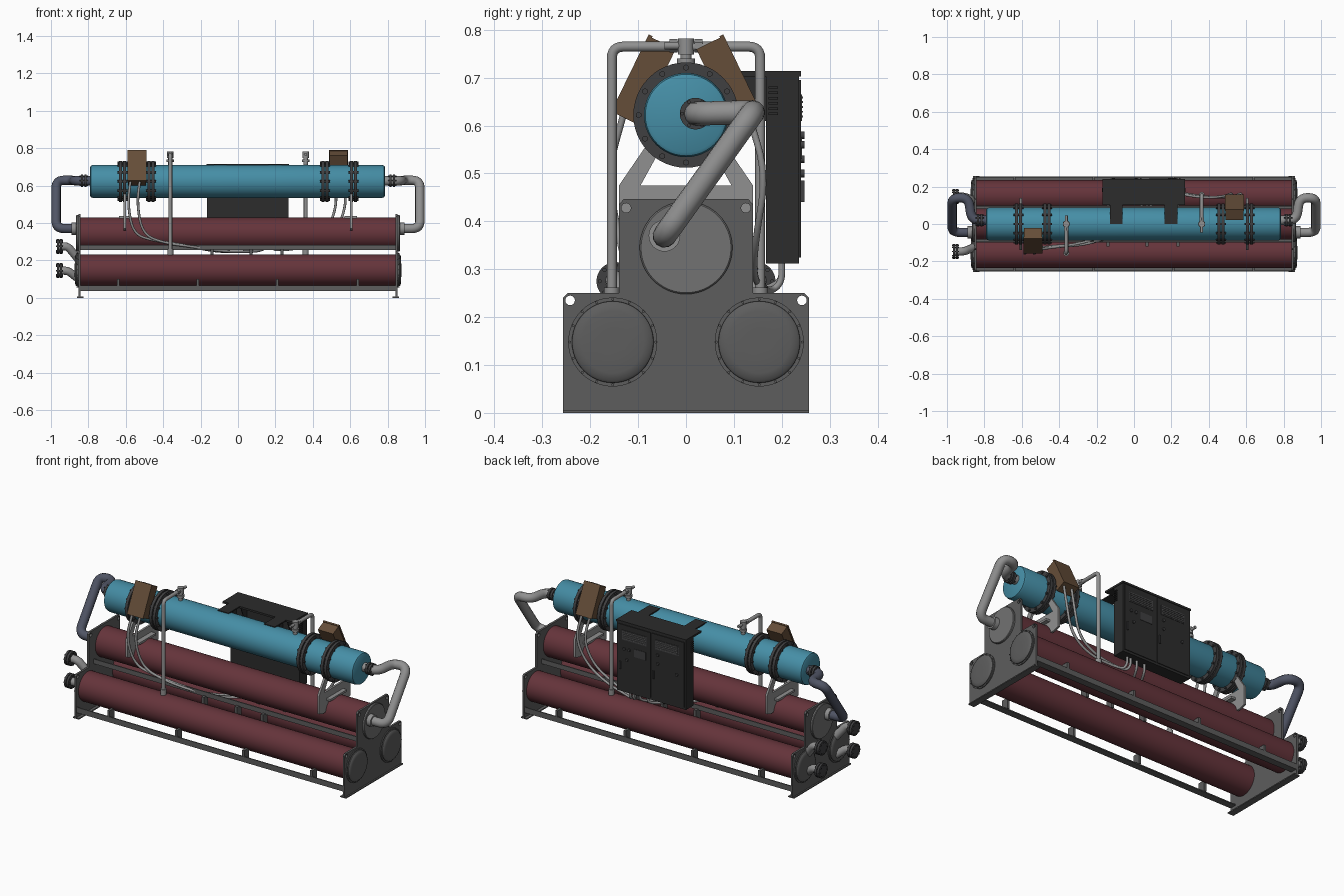
import bpy, bmesh
from math import pi, sin, cos, radians
from mathutils import Vector, Matrix

if "Cube" in bpy.data.objects:
    bpy.data.objects.remove(bpy.data.objects["Cube"])


def mat(name, *c):
    m = bpy.data.materials.new(name)
    m.diffuse_color = (*c, 1)
    m.use_nodes = True
    m.node_tree.nodes["Principled BSDF"].inputs["Base Color"].default_value = m.diffuse_color
    return m


RED = mat("red_shell", .13, .034, .043)
BLUE = mat("blue_shell", .06, .27, .38)
BROWN = mat("brown_box", .13, .075, .04)
BLACK = mat("black_panel", .025, .025, .025)
DARK = mat("dark_steel", .05, .05, .052)
PLATE = mat("plate_grey", .11, .11, .11)
PIPE = mat("pipe_grey", .28, .28, .28)
SLATE = mat("slate_pipe", .08, .09, .13)


def finish(name, bm, m):
    bmesh.ops.recalc_face_normals(bm, faces=bm.faces)
    me = bpy.data.meshes.new(name)
    bm.to_mesh(me)
    bm.free()
    ob = bpy.data.objects.new(name, me)
    bpy.context.collection.objects.link(ob)
    me.materials.append(m)
    return ob


def box(name, x, y, z, m):
    """Box from (min, max) ranges."""
    bm = bmesh.new()
    bmesh.ops.create_cube(bm, size=1)
    for v in bm.verts:
        v.co = [(r[0] + r[1]) / 2 + c * (r[1] - r[0]) for r, c in zip((x, y, z), v.co)]
    return finish(name, bm, m)


def add_rod(bm, a, b, r, n):
    a, b = Vector(a), Vector(b)
    d = b - a
    M = Matrix.Translation((a + b) / 2) @ d.to_track_quat('Z', 'Y').to_matrix().to_4x4()
    bmesh.ops.create_cone(bm, cap_ends=True, segments=n, radius1=r, radius2=r, depth=d.length, matrix=M)


def rod(name, a, b, r, m, n=24):
    bm = bmesh.new()
    add_rod(bm, a, b, r, n)
    return finish(name, bm, m)


def lathe(name, prof, y, z, m, n=48):
    """Revolve (x, radius) points around an axis parallel to x."""
    bm = bmesh.new()
    rings = [[bm.verts.new((x, y + r * cos(2 * pi * i / n), z + r * sin(2 * pi * i / n)))
              for i in range(n)] for x, r in prof]
    for p, q in zip(rings, rings[1:]):
        for i in range(n):
            bm.faces.new((p[i], p[i - 1], q[i - 1], q[i]))
    bm.faces.new(rings[0])
    bm.faces.new(rings[-1])
    return finish(name, bm, m)


def to_mesh(ob, m):
    bpy.context.collection.objects.link(ob)
    ob.data.materials.append(m)
    bpy.ops.object.select_all(action='DESELECT')
    ob.select_set(True)
    bpy.context.view_layer.objects.active = ob
    bpy.ops.object.convert(target='MESH')
    return ob


def tube(name, pts, r, m, bend=.03):
    """Round pipe through points, with filleted corners."""
    P = [Vector(p) for p in pts]
    path = [P[0]]
    for a, b, c in zip(P, P[1:], P[2:]):
        p = b + (a - b).normalized() * min(bend, (a - b).length * .49)
        q = b + (c - b).normalized() * min(bend, (c - b).length * .49)
        path += [p * (1 - t) ** 2 + b * 2 * t * (1 - t) + q * t * t for t in [i / 6 for i in range(7)]]
    path.append(P[-1])
    cu = bpy.data.curves.new(name, 'CURVE')
    cu.dimensions = '3D'
    cu.bevel_depth, cu.bevel_resolution, cu.use_fill_caps = r, 4, True
    s = cu.splines.new('POLY')
    s.points.add(len(path) - 1)
    for sp, p in zip(s.points, path):
        sp.co = (*p, 1)
    return to_mesh(bpy.data.objects.new(name, cu), m)


def plate(name, loops, x, thick, m):
    """Flat plate across x from (y, z) outlines; inner loops become holes."""
    cu = bpy.data.curves.new(name, 'CURVE')
    cu.dimensions, cu.fill_mode, cu.extrude = '2D', 'BOTH', thick / 2
    for lp in loops:
        s = cu.splines.new('POLY')
        s.points.add(len(lp) - 1)
        s.use_cyclic_u = True
        for sp, p in zip(s.points, lp):
            sp.co = (*p, 0, 1)
    ob = bpy.data.objects.new(name, cu)
    ob.rotation_euler = (pi / 2, 0, pi / 2)
    ob.location.x = x
    return to_mesh(ob, m)


def circle(y, z, r, n=16):
    return [(y + r * cos(2 * pi * i / n), z + r * sin(2 * pi * i / n)) for i in range(n)]


def bolts(name, x0, x1, y, z, R, r, m, count=12):
    bm = bmesh.new()
    for by, bz in circle(y, z, R, count):
        add_rod(bm, (x0, by, bz), (x1, by, bz), r, 6)
    return finish(name, bm, m)


def sym(half):
    return half + [(-y, z) for y, z in reversed(half)]


# Shells: two lower, one upper, compressor body on top
for s, side in ((-1, "front"), (1, "back")):
    lathe(side + "_lower_shell", [(-.845, .083), (.845, .083)], s * .153, .148, RED)
lathe("upper_shell", [(-.845, .084), (.845, .084)], 0, .345, RED)
lathe("compressor_body", [(-.79, .078), (-.786, .085), (-.775, .088), (.77, .088), (.781, .085), (.785, .078)],
      0, .622, BLUE)
for x in (-.617, -.465, .465, .617):
    for d in (-.011, .011):
        lathe("body_flange", [(x + d - .008, .11), (x + d + .008, .11)], 0, .622, DARK)
    bolts("flange_bolts", x - .027, x + .027, 0, .622, .099, .0065, DARK)

# End plates, covers, saddles and transfer pipes, both ends
outline = sym([(.257, 0), (.257, .24), (.247, .25), (.14, .25), (.14, .435), (.13, .447)])
holes = [circle(s * y, z, .01) for s in (-1, 1) for y, z in ((.242, .235), (.125, .428))]
saddle = sym([(.105, .36), (.14, .37), (.14, .475), (.075, .57)])
arch = sym([(.095, .475), (.062, .535)])
for s, side in ((-1, "left"), (1, "right")):
    plate(side + "_end_plate", [outline] + holes, s * .848, .012, PLATE)
    box(side + "_foot", sorted((s * .825, s * .862)), (-.257, .257), (0, .006), PLATE)
    for y in (-.153, .153):
        lathe(side + "_cover_ring", [(s * .85, .093), (s * .859, .093)], y, .148, PLATE)
        lathe(side + "_domed_cover", [(s * .85, .086), (s * .864, .085), (s * .869, .08), (s * .872, .065), (s * .873, .03)],
              y, .148, PLATE)
        bolts("cover_bolts", s * .855, s * .863, y, .148, .0895, .003, PLATE, 16)
    lathe(side + "_upper_cover", [(s * .85, .097), (s * .862, .097), (s * .865, .094)], 0, .345, mat("cover", .17, .17, .17))
    plate(side + "_saddle", [saddle, arch], s * .605, .012, PIPE)
    box(side + "_saddle_pad", sorted((s * .57, s * .635)), (-.075, .075), (.424, .436), PIPE)
    tube(side + "_transfer_pipe", [(s * .78, .02, .625), (s * .868, .02, .625), (s * .885, .14, .628),
         (s * .972, .14, .628), (s * .972, -.045, .37), (s * .86, -.045, .37)], .025, SLATE if s < 0 else PIPE, .045)
    lathe(side + "_pipe_collar", [(s * .862, .033), (s * .89, .033)], -.045, .37, PIPE, 32)
    for x in (.81, .828):
        lathe(side + "_discharge_flange", [(s * x, .033), (s * (x + .012), .033)], .02, .625, DARK, 32)
    bolts("discharge_bolts", s * .803, s * .847, .02, .625, .028, .004, DARK, 6)

# Water nozzles on the left end
for s in (-1, 1):
    for z0, z in ((.195, .275), (.095, .145)):
        tube("water_nozzle", [(-.845, s * .12, z0), (-.91, s * .147, z), (-.96, s * .147, z)], .022, PIPE, .02)
        for x in (-.947, -.963):
            lathe("nozzle_flange", [(x - .006, .04), (x + .006, .04)], s * .147, z, DARK, 32)
        bolts("nozzle_bolts", -.974, -.935, s * .147, z, .033, .0045, DARK, 8)

# Base rails and shell supports
for s in (-1, 1):
    box("base_rail_web", (-.845, .845), sorted((s * .249, s * .255)), (.035, .066), PLATE)
    box("base_rail_lip", (-.845, .845), sorted((s * .215, s * .255)), (.035, .041), PLATE)
    box("upper_rail_web", (-.845, .845), sorted((s * .094, s * .1)), (.255, .282), PLATE)
    box("upper_rail_lip", (-.845, .845), sorted((s * .07, s * .1)), (.255, .26), PLATE)
    for x in (-.64, -.215, .21, .64):
        box("rail_bracket", (x - .007, x + .007), sorted((s * .21, s * .253)), (.04, .1), PLATE)
    for x in (-.14, .07, .235):
        box("shell_spacer", (x - .008, x + .008), sorted((s * .08, s * .12)), (.2, .26), PLATE)

# Relief pipes with valves, one to each side
for s in (-1, 1):
    x = s * .362
    tube("relief_pipe", [(x, s * .155, .215), (x, s * .155, .765), (x, -s * .01, .765)], .0105, PIPE, .025)
    rod("pipe_union", (x, s * .155, .225), (x, s * .155, .262), .016, PIPE)
    rod("valve_stem", (x, 0, .7), (x, 0, .765), .012, PIPE)
    rod("valve_flange", (x, 0, .726), (x, 0, .74), .019, PIPE)
    rod("valve_body", (x, 0, .748), (x, 0, .782), .017, PIPE)
    rod("valve_arm", (x, s * .055, .767), (x, -s * .045, .767), .008, PIPE)
    rod("valve_nut", (x, s * .018, .767), (x, s * .034, .767), .014, PIPE, 6)

# Terminal boxes leaning on the compressor
for s, x in ((-1, -.541), (1, .537)):
    b = box("terminal_box", (-.048, .048), (-.031, .031), (-.088, .088), BROWN)
    b.location = (x, s * .088, .694)
    b.rotation_euler.x = s * radians(26)
    lid = box("terminal_box_lid", (-.051, .051), *((sorted((s * .024, s * .033))), (-.091, .091)), BROWN)
    lid.location, lid.rotation_euler = b.location, b.rotation_euler

# Control cabinet with hanging straps
box("control_cabinet", (-.165, .27), (.167, .236), (.312, .705), BLACK)
box("cabinet_lid", (-.168, .273), (.102, .24), (.703, .714), BLACK)
for x in (-.095, .198):
    box("cabinet_strap", (x - .034, x + .034), (0, .11), (.707, .714), BLACK)
    for d in (-.032, .032):
        plate("strap_gusset", [[(.11, .71), (.17, .71), (.17, .61), (.15, .61)]], x + d, .004, BLACK)
for x0, x1 in ((-.155, .05), (.055, .26)):
    box("cabinet_door", (x0, x1), (.235, .24), (.325, .695), BLACK)
for x0, x1 in ((-.125, .025), (.08, .235)):
    box("vent_panel", (x0, x1), (.238, .242), (.61, .665), DARK)
    for i in range(5):
        z = .617 + i * .01
        box("vent_slat", (x0 + .006, x1 - .006), (.239, .2445), (z, z + .004), PLATE)
for i in range(6):
    box("side_louvre", (-.171, .276), (.172, .192), (.622 + i * .011, .627 + i * .011), BLACK)
box("display_panel", (.085, .16), (.238, .242), (.53, .575), DARK)
for x, z in ((.01, .58), (.01, .53), (.19, .56), (.22, .56), (.205, .5), (-.11, .5)):
    rod("push_button", (x, .238, z), (x, .247, z), .008, DARK, 16)
for x in (.035, .245):
    box("door_handle", (x - .004, x + .004), (.239, .247), (.44, .485), DARK)

# Power cables from the terminal boxes to the cabinet
for i, d in enumerate((0, .05)):
    e = i * .022
    tube("front_cable", [(-.575 + d, -.13, .625), (-.59 + d, -.165, .5), (-.56 + d, -.135, .34), (-.45 + d, -.12, .305 - e / 2),
         (-.3 + d, -.11, .285 - e / 2), (-.12 + d, -.05, .246), (.05 + d, .1, .246), (.1 + d, .2, .265), (.1 + d, .2, .315)],
         .007, PIPE, .09)
    tube("back_cable", [(.515 + d, .13, .625), (.53 + d, .168, .5), (.48 + d, .145, .36), (.36 + d, .14, .29 - e / 2),
         (.2 + e, .17, .25), (.19 + e, .2, .27), (.19 + e, .2, .315)], .007, PIPE, .09)

# Smooth round surfaces, keep hard edges
bpy.ops.object.select_all(action='SELECT')
bpy.context.view_layer.objects.active = bpy.context.selected_objects[0]
bpy.ops.object.shade_smooth_by_angle(angle=radians(35))
